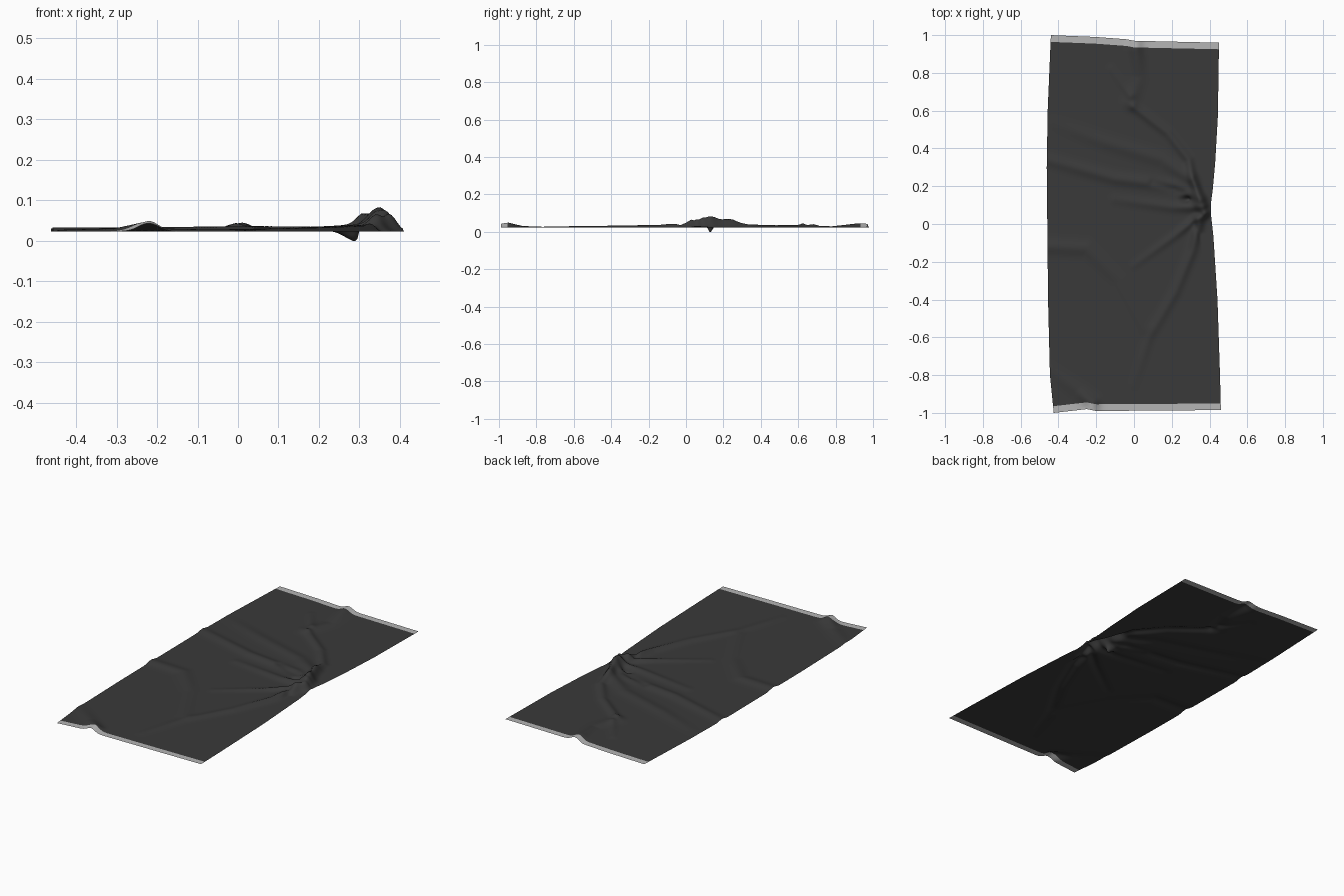
import bpy
import bmesh
import math
from mathutils import Vector

cube = bpy.data.objects.get("Cube")
if cube:
    bpy.data.objects.remove(cube, do_unlink=True)

FLOOR = 0.023
COLUMNS = 120
HEM = 0.018


def make_material(name, value):
    mat = bpy.data.materials.new(name)
    mat.use_nodes = True
    colour = (value, value, value, 1)
    mat.diffuse_color = colour
    shader = mat.node_tree.nodes["Principled BSDF"]
    shader.inputs["Base Color"].default_value = colour
    shader.inputs["Roughness"].default_value = 0.9
    return mat


charcoal = make_material("charcoal cloth", 0.042)
pale_grey = make_material("pale grey hem", 0.46)


def interpolate(points, value):
    """Read a height from a list of (position, height) pairs."""
    for (a, low), (b, high) in zip(points, points[1:]):
        if value <= b:
            return low + (high - low) * max(0, value - a) / (b - a)
    return points[-1][1]


# Outline of the rug: each side as offsets along its length
left_side = [(-1, -.425), (-.8, -.445), (-.4, -.455), (.3, -.462), (.6, -.457), (1, -.44)]
right_side = [(-1, .46), (-.8, .455), (-.4, .442), (-.05, .42), (.06, .408),
              (.13, .408), (.2, .417), (.35, .43), (.6, .444), (1, .45)]
front_side = [(-.425, -1), (-.25, -.98), (-.2, -.99), (.46, -.985)]
back_side = [(-.44, 1), (-.2, .99), (-.04, .978), (0, .97), (.45, .96)]

# Folds: width, then (x, y, height) along the crest
folds = [
    (.022, [(.37, .1, .03), (.31, .24, .028), (.29, .34, .016), (.18, .48, .012), (.0, .62, .014)]),
    (.035, [(-.02, .64, .012), (.03, .78, .006), (.01, .92, .022), (.01, 1, .018)]),
    (.02, [(-.02, .68, .008), (-.12, .82, .003)]),
    (.03, [(.35, .13, .02), (.22, .2, .012), (-.1, .24, .012), (-.46, .34, .008)]),
    (.035, [(.3, .24, .018), (.15, .34, .009), (-.15, .43, .008), (-.42, .53, .002)]),
    (.025, [(.33, .09, .02), (.2, .09, .01), (-.1, .13, .004)]),
    (.025, [(.35, .03, .03), (.31, -.14, .014), (.22, -.36, .01), (.08, -.6, .007), (0, -.85, .002)]),
    (.02, [(.33, .03, .02), (.22, -.06, .009), (0, -.22, .003)]),
    (.035, [(-.46, -.12, .01), (-.25, -.13, .009), (-.08, -.3, .005), (.06, -.55, .006)]),
    (.035, [(-.44, -.78, .004), (-.3, -.88, .008), (-.22, -.95, .026), (-.22, -1, .018)]),
    (.024, [(.375, .06, .04), (.34, .1, .022), (.32, .2, .012)]),
    (.018, [(.32, .0, -.012), (.37, -.09, -.01)]),
    (.02, [(.26, .17, -.01), (.1, .22, -.008)]),
]


def fold_height(point, width, crest):
    """Raise a soft ridge along a crest line."""
    best = 0
    for start, end in zip(crest, crest[1:]):
        a, b = Vector(start[:2]), Vector(end[:2])
        along = b - a
        t = min(1, max(0, (point - a).dot(along) / along.length_squared))
        distance = (point - a - along * t).length
        if distance < 3 * width:
            height = start[2] + (end[2] - start[2]) * t
            height *= math.exp(-(distance / width) ** 2)
            if abs(height) > abs(best):
                best = height
    return best


def surface_point(u, v):
    """Place a point of the sheet from its 0 to 1 coordinates."""
    y = 2 * v - 1
    x = (1 - u) * interpolate(left_side, y) + u * interpolate(right_side, y)
    y = (1 - v) * interpolate(front_side, x) + v * interpolate(back_side, x)
    point = Vector((x, y))
    lift = sum(fold_height(point, width, crest) for width, crest in folds)
    z = FLOOR + min(.062, max(0, lift))
    # Narrow tuck pushed under the sheet beside the gathered edge
    tuck = math.exp(-((x - .27) / .022) ** 2 - ((y - .13) / .014) ** 2)
    z = max(0, z * (1 - tuck) - .004 * tuck)
    return x + .02 * tuck, y, z


def sheet(name, v_start, v_end, rows, material):
    bm = bmesh.new()
    grid = [[bm.verts.new(surface_point(i / COLUMNS, v_start + (v_end - v_start) * j / rows))
             for i in range(COLUMNS + 1)] for j in range(rows + 1)]
    for lower, upper in zip(grid, grid[1:]):
        for i in range(COLUMNS):
            bm.faces.new((lower[i], lower[i + 1], upper[i + 1], upper[i]))
    mesh = bpy.data.meshes.new(name)
    bm.to_mesh(mesh)
    bm.free()
    mesh.materials.append(material)
    mesh.shade_smooth()
    obj = bpy.data.objects.new(name, mesh)
    bpy.context.collection.objects.link(obj)
    return obj


# Crumpled cloth with a pale hem at each short end
sheet("rug_cloth", HEM, 1 - HEM, 220, charcoal)
sheet("front_hem", 0, HEM, 4, pale_grey)
sheet("back_hem", 1 - HEM, 1, 4, pale_grey)
